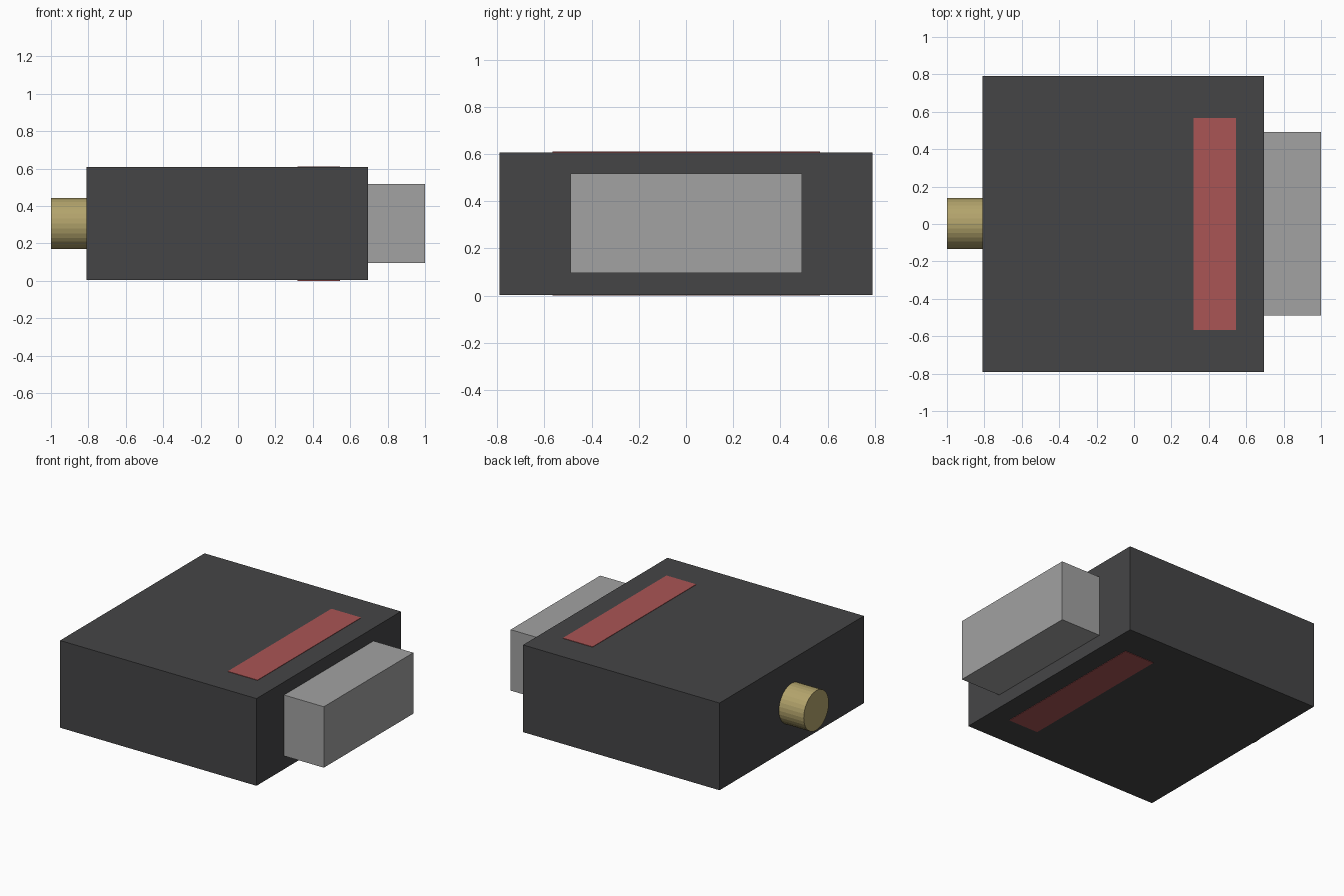
import bpy
from math import pi

if "Cube" in bpy.data.objects:
    bpy.data.objects.remove(bpy.data.objects["Cube"])


def material(name, rgb):
    m = bpy.data.materials.new(name)
    m.diffuse_color = (*rgb, 1)
    m.use_nodes = True
    m.node_tree.nodes["Principled BSDF"].inputs["Base Color"].default_value = m.diffuse_color
    return m


def box(name, x, y, z, mat=None):
    """Box from (min, max) ranges on each axis."""
    spans = (x, y, z)
    bpy.ops.mesh.primitive_cube_add(size=1, location=[(a + b) / 2 for a, b in spans])
    ob = bpy.context.object
    ob.name = name
    ob.scale = [b - a for a, b in spans]
    bpy.ops.object.transform_apply(location=False, rotation=False, scale=True)
    if mat:
        ob.data.materials.append(mat)
    return ob


dark = material("dark_plastic", (0.06, 0.06, 0.062))
red = material("red_stripe", (0.4, 0.09, 0.09))
brass = material("brass", (0.45, 0.37, 0.15))
metal = material("metal", (0.36, 0.36, 0.36))

# Main housing
box("housing", (-0.81, 0.695), (-0.79, 0.79), (0.003, 0.607), dark)

# Thin stripes on top and underside
for name, z in (("top_stripe", (0.6, 0.61)), ("bottom_stripe", (0.0, 0.01))):
    box(name, (0.318, 0.546), (-0.566, 0.568), z, red)

# Rectangular plug on the right
box("plug", (0.69, 1.0), (-0.489, 0.491), (0.095, 0.517), metal)

# Round socket on the left
bpy.ops.mesh.primitive_cylinder_add(vertices=32, radius=0.137, depth=0.2,
                                    location=(-0.9, 0.003, 0.306), rotation=(0, pi / 2, 0))
socket = bpy.context.object
socket.name = "round_socket"
socket.data.materials.append(brass)
